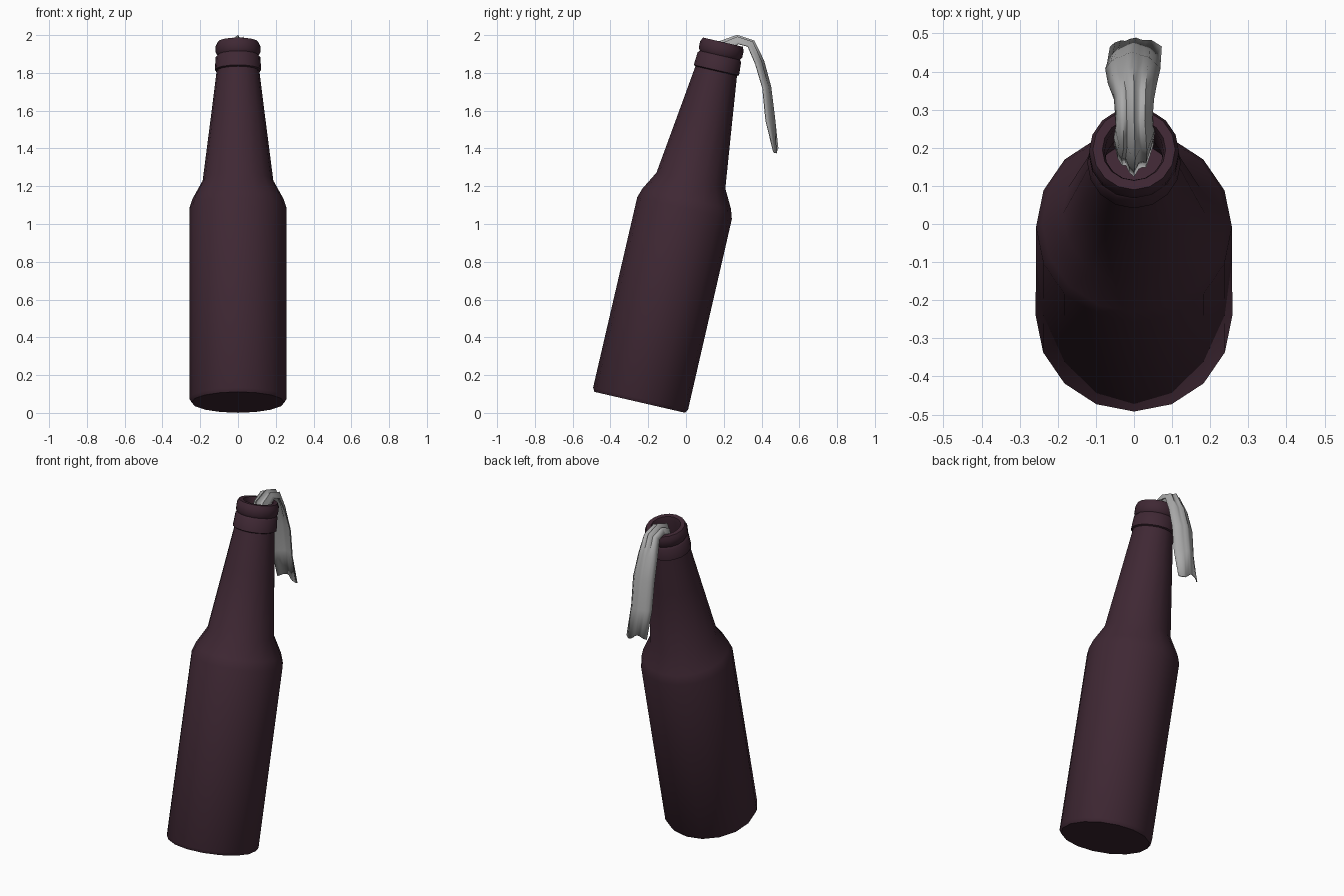
import bpy, bmesh, math
from mathutils import Matrix, Vector

if "Cube" in bpy.data.objects:
    bpy.data.objects.remove(bpy.data.objects["Cube"])


def material(name, rgb):
    m = bpy.data.materials.new(name)
    m.diffuse_color = (*rgb, 1)
    m.use_nodes = True
    m.node_tree.nodes["Principled BSDF"].inputs["Base Color"].default_value = m.diffuse_color
    return m


def finish(bm, name, mat, angle):
    bmesh.ops.recalc_face_normals(bm, faces=bm.faces)
    for f in bm.faces:
        f.smooth = True
    me = bpy.data.meshes.new(name)
    bm.to_mesh(me)
    bm.free()
    me.set_sharp_from_angle(angle=math.radians(angle))
    me.materials.append(mat)
    ob = bpy.data.objects.new(name, me)
    bpy.context.collection.objects.link(ob)
    return ob


def skin(bm, rows, closed):
    for a, b in zip(rows, rows[1:]):
        n = len(a)
        for i in range(n if closed else n - 1):
            j = (i + 1) % n
            bm.faces.new((a[i], a[j], b[j], b[i]))


glass = material("dark plum glass", (0.050, 0.021, 0.034))
cloth = material("grey cloth", (0.40, 0.40, 0.40))

# Bottle: lathe profile (radius, distance along the axis), 16 sides, leaning back
SIDES = 16
profile = [(0.246, 0.0), (0.258, 0.02), (0.257, 1.055), (0.241, 1.105),
           (0.187, 1.205), (0.140, 1.58), (0.113, 1.80),
           (0.123, 1.805), (0.118, 1.875), (0.109, 1.885),   # lower lip ring
           (0.118, 1.90), (0.118, 1.935), (0.108, 1.957),    # upper lip ring
           (0.083, 1.957), (0.077, 1.935), (0.077, 1.80), (0.10, 1.60)]
bm = bmesh.new()
rings = []
for r, s in profile:
    rings.append([bm.verts.new((r * math.sin(2 * math.pi * i / SIDES),
                                -r * math.cos(2 * math.pi * i / SIDES), s))
                  for i in range(SIDES)])
skin(bm, rings, True)
bm.faces.new(rings[0])
bm.faces.new(rings[-1])
lean = Matrix.Translation((0, -0.245, 0.056)) @ Matrix.Rotation(math.radians(-13), 4, 'X')
bm.transform(lean)
finish(bm, "bottle", glass, 50)

# Rag: bunched inside the neck, folded over the lip and hanging behind
# path of the side edges: y, z, half width, bulge, ripple, x shift
path = [(0.205, 1.70, 0.050, 0.070, 0.010, 0.0),
        (0.225, 1.85, 0.052, 0.075, 0.012, 0.0),
        (0.240, 1.935, 0.050, 0.060, 0.014, 0.003),
        (0.275, 1.962, 0.046, 0.028, 0.010, 0.0),
        (0.332, 1.945, 0.050, 0.030, 0.008, 0.0),
        (0.372, 1.850, 0.062, 0.036, 0.006, -0.004),
        (0.408, 1.720, 0.070, 0.038, 0.003, -0.003),
        (0.424, 1.550, 0.068, 0.044, 0.002, 0.0),
        (0.466, 1.390, 0.066, 0.018, 0.003, 0.005)]
COLS = 10
bm = bmesh.new()
rows = []
for k, (y, z, w, bulge, ripple, dx) in enumerate(path):
    a, b = path[max(k - 1, 0)], path[min(k + 1, len(path) - 1)]
    t = Vector((0, b[0] - a[0], b[1] - a[1])).normalized()
    n = Vector((0, -t.z, t.y))
    row = []
    for i in range(COLS + 1):
        u = 2 * i / COLS - 1
        h = bulge * (1 - u * u) + ripple * math.cos(3 * math.pi * u + 0.5)
        p = Vector((dx + w * u, y, z)) + n * h
        if k == len(path) - 1:                      # uneven lower hem
            p.z += 0.012 * math.cos(4 * u + 1.0) - 0.012 * u
        row.append(bm.verts.new(p))
    rows.append(row)
skin(bm, rows, False)
rag = finish(bm, "rag", cloth, 60)
mod = rag.modifiers.new("thickness", 'SOLIDIFY')
mod.thickness = 0.006
mod.offset = 0
